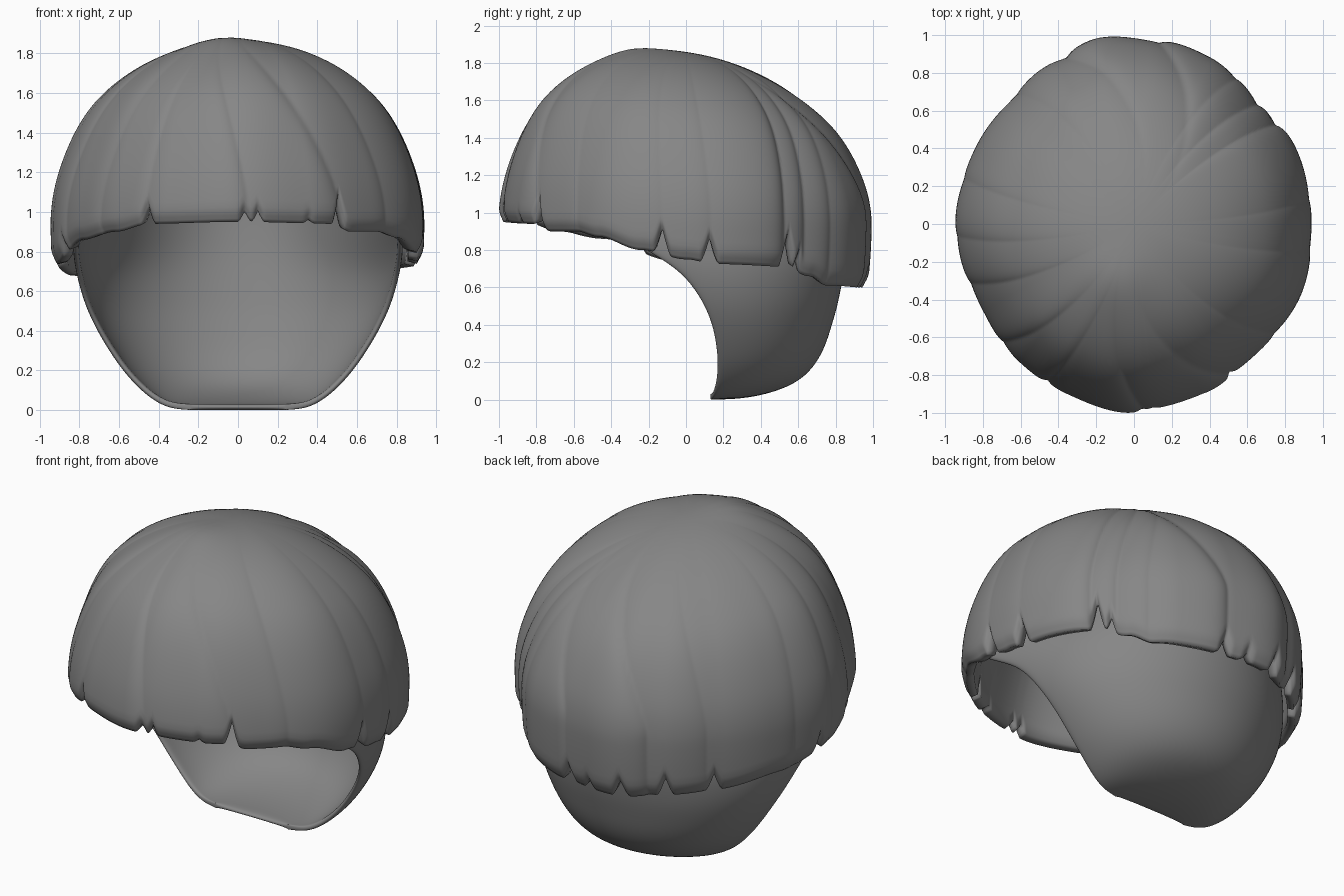
import bpy, bmesh
from math import sin, cos, pi, radians, acos, exp

if "Cube" in bpy.data.objects:
    bpy.data.objects.remove(bpy.data.objects["Cube"])


def lookup(table, a):
    """Smooth periodic interpolation of (degree, value) pairs."""
    a %= 360
    pts = table + [(table[0][0] + 360, table[0][1])]
    for (a0, v0), (a1, v1) in zip(pts, pts[1:]):
        if a0 <= a <= a1:
            f = (a - a0) / (a1 - a0)
            return v0 + (v1 - v0) * f * f * (3 - 2 * f)


def diff(a, b):
    return (a - b + 180) % 360 - 180


def smooth(x, lo, hi):
    f = min(1, max(0, (x - lo) / (hi - lo)))
    return f * f * (3 - 2 * f)


grey = bpy.data.materials.new("dark_grey")
grey.diffuse_color = (.24, .24, .24, 1)
grey.use_nodes = True
grey.node_tree.nodes["Principled BSDF"].inputs["Base Color"].default_value = grey.diffuse_color


def grid_object(name, rows, closed):
    """Skin a list of point rows with quads."""
    bm = bmesh.new()
    vs = [[bm.verts.new(p) for p in row] for row in rows]
    n = len(rows[0])
    for a, b in zip(vs, vs[1:]):
        for i in range(n if closed else n - 1):
            j = (i + 1) % n
            bm.faces.new((a[i], b[i], b[j], a[j]))
    bmesh.ops.remove_doubles(bm, verts=bm.verts, dist=0.0002)
    bmesh.ops.recalc_face_normals(bm, faces=bm.faces)
    me = bpy.data.meshes.new(name)
    bm.to_mesh(me)
    bm.free()
    me.materials.append(grey)
    ob = bpy.data.objects.new(name, me)
    bpy.context.collection.objects.link(ob)
    for p in me.polygons:
        p.use_smooth = True
    return ob


# Hair outline: angle 0 = front, 90 = right (+x), 180 = back
RADIUS = [(0, 1.0), (22, .97), (45, .945), (65, .955), (90, .935), (115, .94),
          (132, .935), (155, .97), (175, .985), (190, 1.0), (205, .97), (228, .925),
          (245, .925), (270, .94), (300, .92), (320, .95), (338, .97)]
HEM = [(0, .95), (31, .94), (38, .90), (50, .90), (60, .87), (75, .80), (90, .75),
       (100, .725), (128, .71), (138, .66), (147, .61), (170, .60), (190, .60),
       (225, .63), (250, .68), (274, .74), (300, .86), (318, .90), (332, .94)]
# Hem notches: angle, height, half width
NOTCH = [(33, .12, 2.6), (2, .05, 2), (6, .05, 2), (22, .02, 2), (331, .08, 2.6),
         (82, .14, 3), (98, .14, 3.2), (127, .17, 3), (132, .08, 2.2), (172, .09, 3),
         (181, .05, 2.5), (193, .10, 3), (208, .11, 3), (225, .10, 3),
         (267, .09, 2.5), (286, .06, 2.5)]
# Strand creases: angle at the hem, depth, soft width, swirl towards the crown
CREASE = [(33, .018, 14, -45), (3, .022, 14, -25), (331, .014, 14, 12), (312, .016, 12, 20),
          (52, .01, 10, -20), (82, .008, 12, -10), (98, .008, 12, -8), (125, .032, 9, 12),
          (134, .026, 9, 15), (145, .016, 12, 15), (172, .024, 14, -45), (202, .03, 14, -45),
          (222, .01, 12, -20), (255, .008, 12, 8), (274, .01, 12, 10), (290, .014, 12, 15)]
MID, RISE = .95, .93


def hair_point(a, t, inner):
    hem = lookup(HEM, a)
    for c, h, w in NOTCH:
        hem += h * max(0, 1 - abs(diff(a, c)) / w) ** 1.4
    if hem >= MID:
        end = acos((hem - MID) / RISE)
    else:
        end = pi / 2 + (MID - hem) / RISE
    psi = t * end
    h = max(0, cos(psi))
    if psi < pi / 2:
        # fuller shoulders near the crown, flatter walls lower down
        s, z = sin(psi) - .022 * sin(2 * psi) * smooth(psi, .8, 1.3), MID + RISE * cos(psi)
        s += .012 * sin(2 * psi)
    else:
        s, z = 1 - .16 * (psi - pi / 2) ** 2, MID - RISE * (psi - pi / 2)
    r = lookup(RADIUS, a) * s
    if inner:
        r *= .925
        z -= .07 * h - .012 * (1 - h)
    else:
        fade = smooth(psi, .12, .9)
        for c, d, w, sw in CREASE:
            x = diff(a, c + sw * (1 - min(1, psi / 1.5)) ** 1.3)
            r -= fade * d * exp(-x / w if x > 0 else x / 2.5)
        r += .01 * fade
        # roll the hem under and soften notch edges
        r -= .035 * smooth(t, .955, 1.02)
    x, y = r * sin(radians(a)), -r * cos(radians(a))
    z -= .13 * y * h + .022 * h
    # raised tuft in front of the crown
    z += .022 * exp(-((x + .1) ** 2 + (y + .3) ** 2) / .03)
    return x, y, z


# Hair cap: outer skin from crown to hem, then back up inside
SEG = 600
steps = [i / 44 for i in range(42)] + [.955, .97, .98, .99, 1]
angles = [360 * i / SEG for i in range(SEG)]
rows = [[hair_point(a, t, False) for a in angles] for t in steps]
rows += [[hair_point(a, t, True) for a in angles]
         for t in (1, .95, .9, .8, .7, .6, .5, .4, .3, .2, .1, 0)]
hair = grid_object("hair_cap", rows, True)

# Back of head shell, open at the front: z, half width, front edge y, back y
SECTIONS = [(1.20, .76, -.46, .87), (1.00, .80, -.42, .87), (.88, .82, -.34, .86),
            (.79, .82, -.20, .85), (.70, .805, -.05, .835), (.60, .78, .04, .815),
            (.50, .745, .10, .795), (.40, .695, .14, .765), (.30, .635, .16, .735),
            (.20, .565, .17, .685), (.12, .49, .165, .61), (.07, .43, .155, .51),
            (.035, .37, .145, .39), (.02, .31, .135, .28), (.016, .24, .13, .20)]


def section(z, w, front, back, n=32):
    pts = []
    for i in range(n + 1):
        u = pi * i / n
        pts.append((w * cos(u), front + (back - front) * abs(sin(u)), z))
    return pts


head_rows = [section(*s) for s in SECTIONS]
# flatten the last loop onto the straight chin-side lip
head_rows.append([(x, .13, z) for x, y, z in head_rows[-1]])
head = grid_object("back_of_head", head_rows, False)
shell = head.modifiers.new("thickness", 'SOLIDIFY')
shell.thickness = .03
shell.offset = 0
sub = head.modifiers.new("rounding", 'SUBSURF')
sub.levels = sub.render_levels = 2
